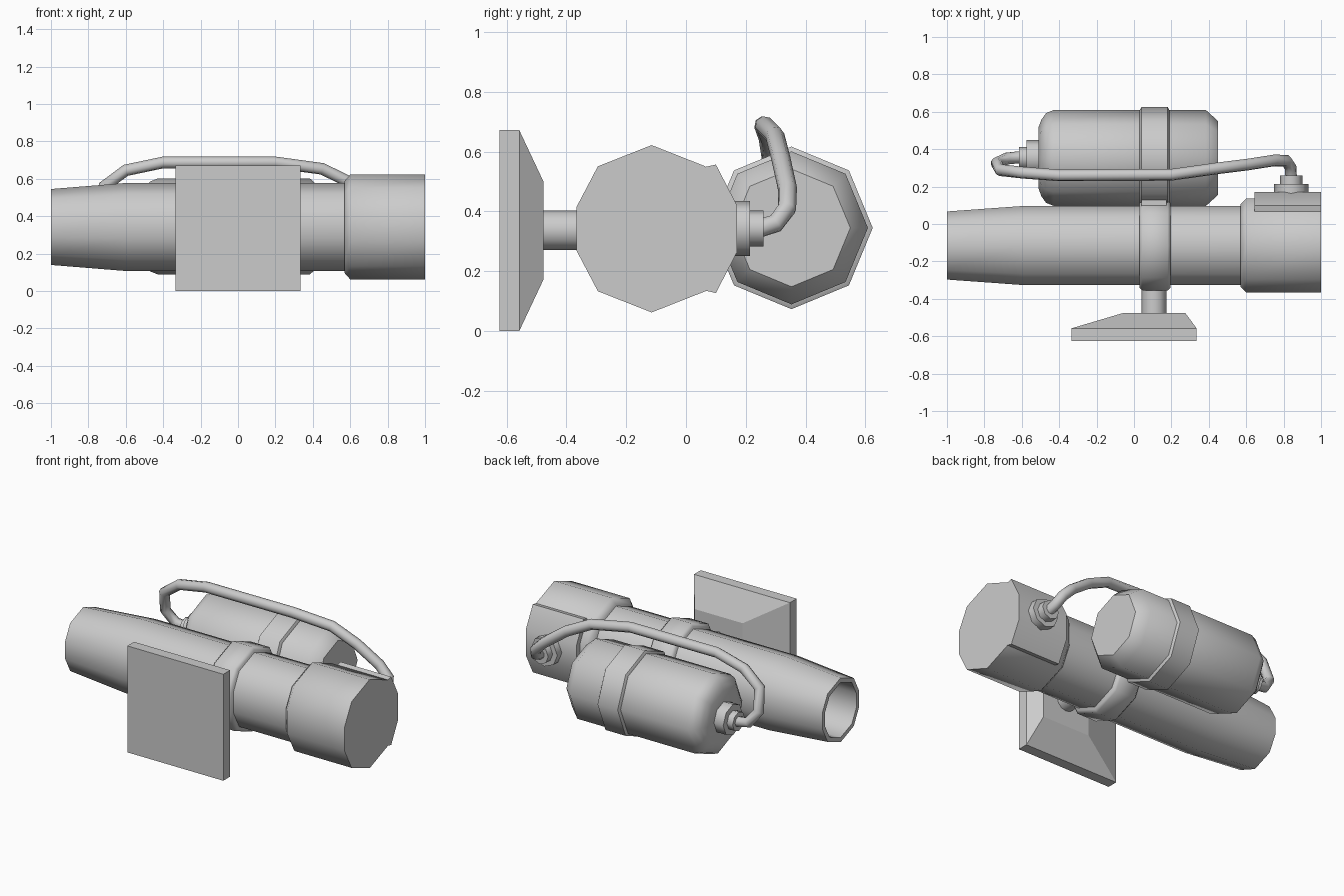
import bpy, bmesh
from math import sin, cos, pi, radians
from mathutils import Vector, Matrix

if "Cube" in bpy.data.objects:
    bpy.data.objects.remove(bpy.data.objects["Cube"])


def finish(name, bm, angle=50):
    bmesh.ops.recalc_face_normals(bm, faces=bm.faces[:])
    me = bpy.data.meshes.new(name)
    bm.to_mesh(me)
    bm.free()
    ob = bpy.data.objects.new(name, me)
    bpy.context.collection.objects.link(ob)
    bpy.ops.object.select_all(action='DESELECT')
    ob.select_set(True)
    bpy.context.view_layer.objects.active = ob
    if angle:
        bpy.ops.object.shade_smooth_by_angle(angle=radians(angle))
    return ob


def bridge(bm, rings):
    """Skin a list of vertex rings and cap both ends."""
    n = len(rings[0])
    for a, b in zip(rings, rings[1:]):
        for i in range(n):
            j = (i + 1) % n
            bm.faces.new((a[i], a[j], b[j], b[i]))
    bm.faces.new(rings[0])
    bm.faces.new(rings[-1])


def loft(name, section, profile, centre, axis='X', angle=50):
    """Sweep a section along x or y; profile holds (position, scale)."""
    bm = bmesh.new()
    rings = []
    for t, s in profile:
        ring = []
        for u, v in section:
            if axis == 'X':
                co = (t, centre[0] + u * s, centre[1] + v * s)
            else:
                co = (centre[0] + u * s, t, centre[1] + v * s)
            ring.append(bm.verts.new(co))
        rings.append(ring)
    bridge(bm, rings)
    return finish(name, bm, angle)


def ngon(n, start=0.0):
    return [(cos(start + 2 * pi * i / n), sin(start + 2 * pi * i / n)) for i in range(n)]


def sweep(name, points, radius, sides=8):
    """Round hose through points with a minimally twisting frame."""
    pts = [Vector(p) for p in points]
    bm = bmesh.new()
    rings = []
    side = None
    for i, p in enumerate(pts):
        t = (pts[min(i + 1, len(pts) - 1)] - pts[max(i - 1, 0)]).normalized()
        side = Vector((0, 0, 1)) if side is None else side
        side = (side - t * side.dot(t)).normalized()
        up = t.cross(side)
        rings.append([bm.verts.new(p + radius * (side * c + up * s)) for c, s in ngon(sides)])
    bridge(bm, rings)
    return finish(name, bm, 60)


TUBE = (-0.115, 0.342)
TANK = (0.353, 0.345)

# Ten-sided barrel section, full size at the rear collar
half = [(0, .28), (.18, .209), (.251, .074), (.251, -.074), (.18, -.209), (0, -.28)]
deca = half + [(-u, v) for u, v in half[4:0:-1]]

# Barrel with open bore at the left end
loft("barrel", deca, [(-.6, .62), (-1, .62), (-1, .725), (-.6, .84), (.6, .84)], TUBE)
loft("rear_collar", deca, [(.57, .88), (.6, 1), (1, 1)], TUBE)
loft("barrel_band", deca, [(.03, .9), (.045, .955), (.18, .955), (.195, .9)], TUBE)

# Raised pad on the collar's back side
pad = [(.18, .207), (.215, .215), (.285, .08), (.285, -.08), (.215, -.215), (.18, -.207)]
loft("collar_pad", pad, [(.645, 1), (1, 1)], TUBE, angle=30)

# Side tank with rounded left end and chamfered right end
octa = ngon(8)
loft("tank", octa, [(-.51, .165), (-.495, .205), (-.47, .24), (-.43, .256),
                    (.385, .256), (.45, .197)], TANK)
loft("tank_band", octa, [(.03, .255), (.04, .272), (.18, .272), (.19, .255)], TANK)

# Link between the two bands
loft("band_link", [(-.035, -.12), (.06, -.12), (.06, .12), (-.035, .12)],
     [(.04, 1), (.175, 1)], (.12, .342), angle=30)

# Stepped hose fittings
loft("tank_fitting", octa, [(-.615, .06), (-.575, .06), (-.575, .097), (-.50, .097)], TANK)
loft("pad_fitting", octa, [(.16, .092), (.215, .092), (.215, .06), (.26, .06)],
     (.84, .343), axis='Y')

# Hose arching over the tank
sweep("hose", [(-.60, .358, .345), (-.68, .35, .355), (-.735, .325, .43), (-.715, .288, .56),
               (-.6, .275, .645), (-.4, .26, .687), (.2, .263, .687), (.45, .298, .653),
               (.61, .318, .575), (.75, .34, .475), (.815, .338, .41), (.838, .3, .36),
               (.84, .245, .343)], .032)

# Mounting post and offset tapered plate
loft("mount_post", ngon(12), [(-.5, .066), (-.33, .066)], (.107, .337), axis='Y')
bm = bmesh.new()
rings = []
for y, x0, x1, z0, z1 in [(-.625, -.335, .335, 0, .672), (-.558, -.335, .335, 0, .672),
                          (-.477, -.062, .275, .172, .5)]:
    rings.append([bm.verts.new((x, y, z)) for x, z in
                  [(x0, z0), (x1, z0), (x1, z1), (x0, z1)]])
bridge(bm, rings)
finish("mount_plate", bm, 0)
